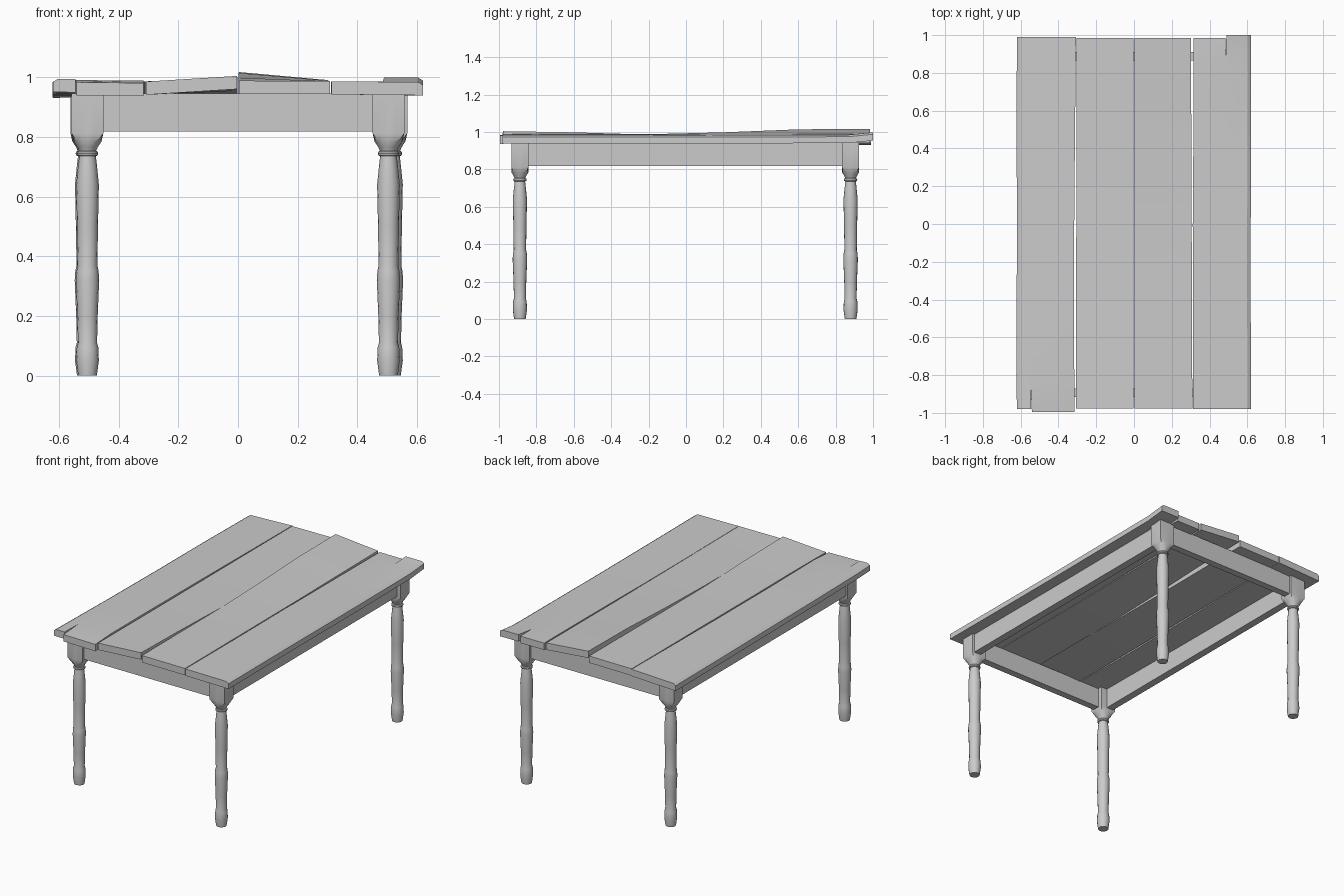
import bpy, bmesh, math

if "Cube" in bpy.data.objects:
    bpy.data.objects.remove(bpy.data.objects["Cube"])


def finish(name, bm, angle=30):
    bmesh.ops.recalc_face_normals(bm, faces=bm.faces)
    me = bpy.data.meshes.new(name)
    bm.to_mesh(me)
    bm.free()
    ob = bpy.data.objects.new(name, me)
    bpy.context.collection.objects.link(ob)
    bpy.ops.object.select_all(action='DESELECT')
    ob.select_set(True)
    bpy.context.view_layer.objects.active = ob
    bpy.ops.object.shade_smooth_by_angle(angle=math.radians(angle))
    return ob


# Turned leg: (height, radius, squareness), round below and square at the top
LEG = [(0, .031, 0), (.05, .038, 0), (.095, .036, 0), (.11, .032, 0),
       (.20, .034, 0), (.32, .039, 0), (.35, .037, 0), (.37, .033, 0),
       (.50, .035, 0), (.64, .038, 0), (.70, .032, 0), (.735, .028, 0),
       (.738, .034, 0), (.744, .036, 0), (.75, .034, 0), (.753, .029, 0),
       (.765, .034, 0), (.785, .047, .2), (.812, .053, 1), (.945, .053, 1)]


def leg(name, x, y, sides=16):
    bm = bmesh.new()
    rings = []
    for z, r, k in LEG:
        ring = []
        for i in range(sides):
            c, s = math.cos(math.tau * i / sides), math.sin(math.tau * i / sides)
            q = r / max(abs(c), abs(s)) ** k
            ring.append(bm.verts.new((x + q * c, y + q * s * (1 - .15 * k), z)))
        rings.append(ring)
    for a, b in zip(rings, rings[1:]):
        for i in range(sides):
            j = (i + 1) % sides
            bm.faces.new((a[i], a[j], b[j], b[i]))
    bm.faces.new(rings[0][::-1])
    bm.faces.new(rings[-1])
    finish(name, bm)


leg("front_left_leg", -.504, -.888)
leg("front_right_leg", .504, -.888)
leg("back_left_leg", -.508, .880)
leg("back_right_leg", .514, .880)


# Apron boards between the leg blocks
def board(name, x0, x1, y0, y1, z0=.818, z1=.945):
    bm = bmesh.new()
    bmesh.ops.create_cube(bm, size=1)
    for v in bm.verts:
        v.co = ((x0 + x1) / 2 + v.co.x * (x1 - x0),
                (y0 + y1) / 2 + v.co.y * (y1 - y0),
                (z0 + z1) / 2 + v.co.z * (z1 - z0))
    finish(name, bm)


board("front_apron", -.47, .47, -.915, -.87)
board("back_apron", -.47, .47, .865, .91)
board("left_apron", -.543, -.495, -.86, .86)
board("right_apron", .495, .543, -.86, .86)


# Plank: stations (y, left x, right x, left top z, right top z);
# crack = (x, first row, last row, end dy, end dz) opens a split at one end
def plank(name, stations, edge=0, crack=None, thick=.044):
    bm = bmesh.new()
    grid = {}

    def vert(i, j, side):
        y, xl, xr, zl, zr = stations[j]
        cols = [xl, xr]
        if edge < 0:
            cols.insert(1, xl + .016)
        if edge > 0:
            cols.insert(-1, xr - .016)
        split, loose = -1, False
        if crack:
            cols = sorted(cols + [crack[0]])
            split = cols.index(crack[0])
            end = crack[1]
            loose = j == end and side > 0
        key = (i, j, side if (i == split and j == crack[1]) else 0)
        if key not in grid:
            x = cols[i]
            z = zl + (zr - zl) * (x - xl) / (xr - xl)
            if loose:
                y += crack[2]
                z += crack[3]
                x += .004 if i == split else 0
            grid[key] = bm.verts.new((x, y, z))
        return grid[key]

    ncols = 2 + (edge != 0) + (crack is not None)
    split = (2 if edge < 0 else 1) if crack else ncols
    for j in range(len(stations) - 1):
        for i in range(ncols - 1):
            side = 1 if i >= split else -1
            bm.faces.new([vert(a, b, side) for a, b in
                          ((i, j), (i + 1, j), (i + 1, j + 1), (i, j + 1))])
    # give the sheet its thickness, then chamfer the outer long edge
    res = bmesh.ops.extrude_face_region(bm, geom=bm.faces[:])
    low = {v for v in res["geom"] if isinstance(v, bmesh.types.BMVert)}
    for v in low:
        v.co.z -= thick
    for v in bm.verts:
        if edge and v not in low and any(
                abs(v.co.x - s[1 if edge < 0 else 2]) < .002 for s in stations):
            v.co.z -= .01
    finish(name, bm)


plank("left_plank", [
    (-.98, -.62, -.316, .994, .990), (-.84, -.622, -.316, .990, .989),
    (-.4, -.621, -.318, .984, .987), (.1, -.620, -.316, .980, .986),
    (.5, -.622, -.312, .978, .986), (.99, -.62, -.308, .974, .986)],
    edge=-1, crack=(-.545, 0, -.014, -.010))
plank("left_middle_plank", [
    (-.978, -.308, -.003, .985, 1.004), (-.6, -.306, -.002, .986, .998),
    (-.2, -.306, -.002, .985, .986), (.3, -.305, -.002, .986, .985),
    (.985, -.304, -.003, .986, .988)])
plank("right_middle_plank", [
    (-.978, .003, .309, .988, .987), (-.2, .002, .306, .988, .986),
    (.2, .002, .305, .998, .986), (.6, .002, .303, 1.014, .988),
    (.985, .003, .302, 1.017, .990)])
plank("right_plank", [
    (-.98, .313, .62, .986, .983), (-.5, .312, .618, .984, .983),
    (0, .311, .618, .985, .982), (.4, .314, .619, .986, .983),
    (.87, .316, .619, .986, .985), (.985, .316, .62, .985, .984)],
    edge=1, crack=(.485, 5, .015, .014))
